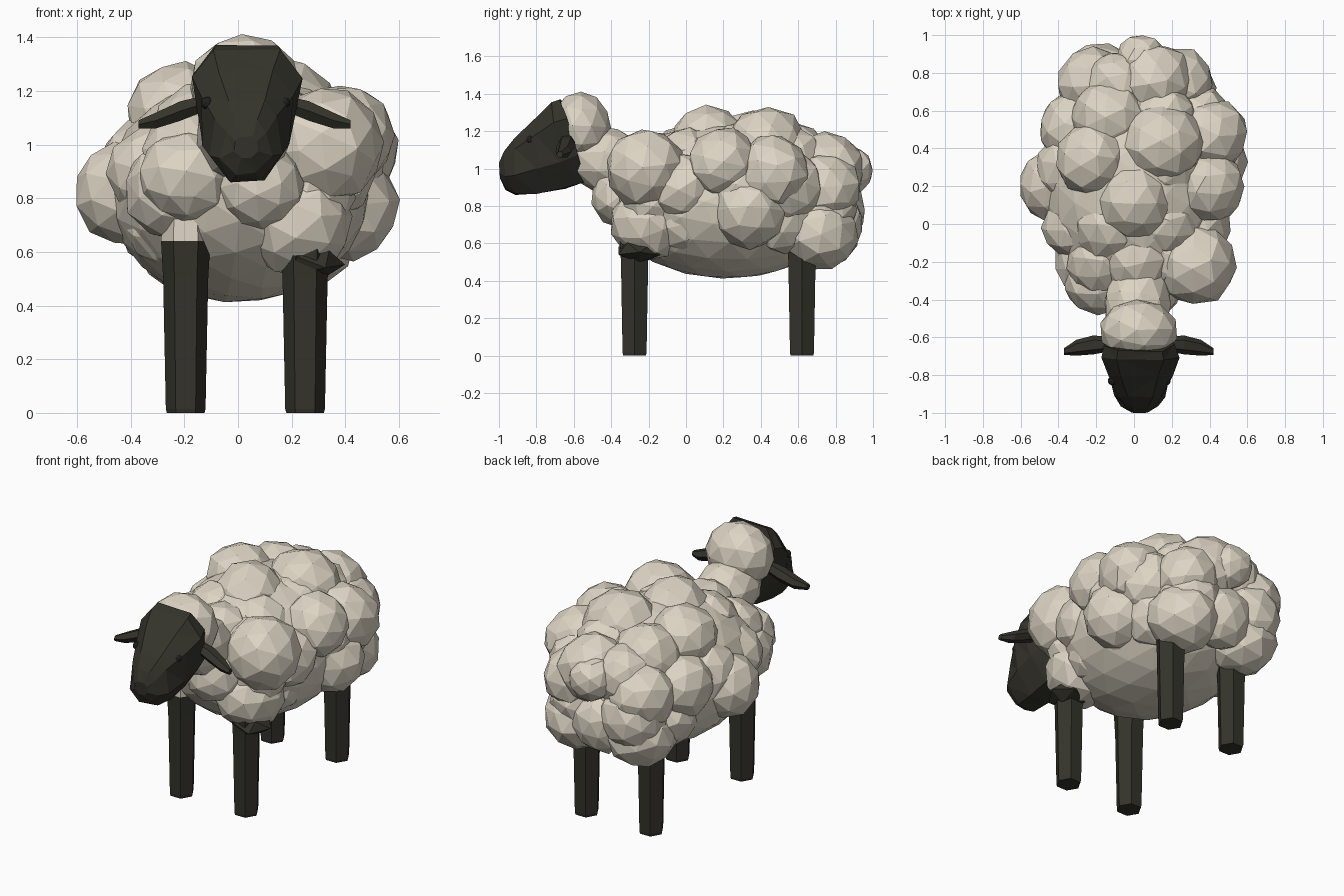
import bpy, bmesh, math, random
from mathutils import Matrix, Euler, Vector

if "Cube" in bpy.data.objects:
    bpy.data.objects.remove(bpy.data.objects["Cube"])

random.seed(7)


def material(name, rgb):
    m = bpy.data.materials.new(name)
    m.diffuse_color = (*rgb, 1)
    m.use_nodes = True
    m.node_tree.nodes["Principled BSDF"].inputs["Base Color"].default_value = m.diffuse_color
    return m


WOOL = material("cream_wool", (0.72, 0.66, 0.55))
DARK = material("dark_skin", (0.034, 0.033, 0.024))
EYE = material("eye_black", (0.015, 0.015, 0.014))


def finish(name, bm, *mats):
    bmesh.ops.recalc_face_normals(bm, faces=bm.faces)
    me = bpy.data.meshes.new(name)
    bm.to_mesh(me)
    bm.free()
    for m in mats:
        me.materials.append(m)
    ob = bpy.data.objects.new(name, me)
    bpy.context.collection.objects.link(ob)
    return ob


def jitter(verts, amount):
    for v in verts:
        v.co += Vector([random.uniform(-amount, amount) for _ in range(3)])


def blob(bm, centre, size, sub=2, tilt=0, rough=0.0):
    """Faceted ball, spun at random, then stretched, tilted and roughened."""
    spin = Euler([random.uniform(0, 6.28) for _ in range(3)]).to_matrix().to_4x4()
    mat = (Matrix.Translation(centre) @ Matrix.Rotation(tilt, 4, 'X')
           @ Matrix.Diagonal((*size, 1)) @ spin)
    made = bmesh.ops.create_icosphere(bm, subdivisions=sub, radius=1, matrix=mat)
    jitter(made["verts"], rough)


def loft(bm, rings):
    """Skin a list of equal-length point loops and cap both ends."""
    loops = [[bm.verts.new(p) for p in r] for r in rings]
    n = len(loops[0])
    for a, b in zip(loops, loops[1:]):
        for i in range(n):
            bm.faces.new((a[i], a[(i + 1) % n], b[(i + 1) % n], b[i]))
    bm.faces.new(loops[0])
    bm.faces.new(loops[-1])


# Body under the fleece
bm = bmesh.new()
blob(bm, (0, 0.22, 0.83), (0.49, 0.64, 0.42), 3)
finish("body", bm, WOOL)

# Large fleece clumps: x, y, z, radius
bm = bmesh.new()
for x, y, z, r in [
        (-0.22, 0.34, 1.11, .20), (0.15, 0.43, 1.11, .225), (0, 0.12, 1.13, .205),
        (0.04, 0.87, 0.99, .135), (0.33, -0.22, 1.0, .215), (0.22, -0.20, 0.71, .205),
        (-0.41, 0.20, 0.82, .20), (-0.19, -0.30, 0.88, .18), (0.08, -0.34, 0.85, .17),
        (0.40, 0.47, 0.98, .20), (0.40, 0.20, 1.03, .19), (0.40, 0.34, 0.77, .20)]:
    blob(bm, (x, y, z), (r, r, r), rough=.008)

# Haunches
for s in (-1, 1):
    blob(bm, (0.02 + s * 0.21, 0.71, 0.655), (.21, .21, .20), rough=.008)

# Smaller clumps in arches over the body: y, spread, count, lowest angle
for y, spread, count, low in [(-0.20, .62, 5, -12), (0.0, .80, 6, -42), (0.27, .85, 6, -40),
                              (0.54, .82, 6, -40), (0.74, .58, 6, -35)]:
    for i in range(count):
        a = math.radians(low + (180 - 2 * low) * i / (count - 1))
        r = random.uniform(.18, .21)
        blob(bm, (0.01 + 0.40 * spread * math.cos(a), y + random.uniform(-.03, .03),
                  0.86 + 0.25 * spread * math.sin(a)), (r, r, r), rough=.008)
# Tail end
blob(bm, (0.02, 0.79, 0.70), (.18, .16, .19), rough=.008)
finish("fleece", bm, WOOL)

# Neck and woolly crown
bm = bmesh.new()
blob(bm, (0.02, -0.42, 1.04), (0.18, 0.27, 0.18), 2, -0.35)
finish("neck", bm, WOOL)
bm = bmesh.new()
blob(bm, (0.025, -0.565, 1.22), (0.21, 0.165, 0.192))
finish("crown", bm, WOOL)

# Head: octagonal loops from the slanted back to the muzzle
# top y, top z, bottom y, bottom z, half width above, half width below
rings = []
for ty, tz, by, bz, wt, wb in [
        (-0.67, 1.37, -0.54, 0.93, 0.19, 0.15), (-0.72, 1.355, -0.65, 0.89, 0.205, 0.17),
        (-0.80, 1.275, -0.80, 0.865, 0.17, 0.165), (-0.915, 1.165, -0.91, 0.865, 0.115, 0.14),
        (-0.975, 1.09, -0.965, 0.89, 0.075, 0.095), (-1.0, 1.03, -0.995, 0.95, 0.04, 0.045)]:
    half = [(.6 * wt, 0), (wt, .22), (wb, .68), (.4 * wb, 1)]
    outline = half + [(-w, t) for w, t in reversed(half)]
    rings.append([(0.03 + w, ty + (by - ty) * t, tz + (bz - tz) * t) for w, t in outline])
bm = bmesh.new()
loft(bm, rings)
jitter([v for v in bm.verts if v.co.y > -0.98], .006)
bmesh.ops.triangulate(bm, faces=bm.faces)
finish("head", bm, DARK)

for side, word in ((-1, "left"), (1, "right")):
    # Ears: flat drooping leaves; reach, y, z, half depth, half thickness
    bm = bmesh.new()
    rings = []
    for reach, y, z, d, t in [(.13, -.635, 1.16, .035, .032), (.24, -.64, 1.125, .05, .042),
                              (.33, -.655, 1.09, .042, .034), (.395, -.675, 1.075, .018, .018)]:
        rings.append([(0.025 + side * reach, y + d * math.cos(k * math.pi / 3),
                       z + t * math.sin(k * math.pi / 3)) for k in range(6)])
    loft(bm, rings)
    finish(word + "_ear", bm, DARK)

    # Eyes
    bm = bmesh.new()
    blob(bm, (0.028 + side * 0.143, -0.83, 1.155), (.024, .024, .024))
    finish(word + "_eye", bm, EYE)

    # Legs: tapered six-sided posts with woolly tops
    for y, place in ((-0.275, "front"), (0.62, "back")):
        x = 0.25 if side > 0 else -0.195
        bm = bmesh.new()
        loft(bm, [[(x + r * math.cos(k * math.pi / 3), y + r * math.sin(k * math.pi / 3), z)
                   for k in range(6)]
                  for z, r in [(0, .070), (.015, .074), (.50, .084), (.64, .092), (.76, .085)]])
        for f in bm.faces:
            f.material_index = int(f.calc_center_median().z > .65)
        finish(f"{place}_{word}_leg", bm, DARK, WOOL)

# Dark skin showing above the front right leg
bm = bmesh.new()
blob(bm, (0.27, -0.25, 0.56), (.13, .13, .065), 1)
finish("shoulder_skin", bm, DARK)
